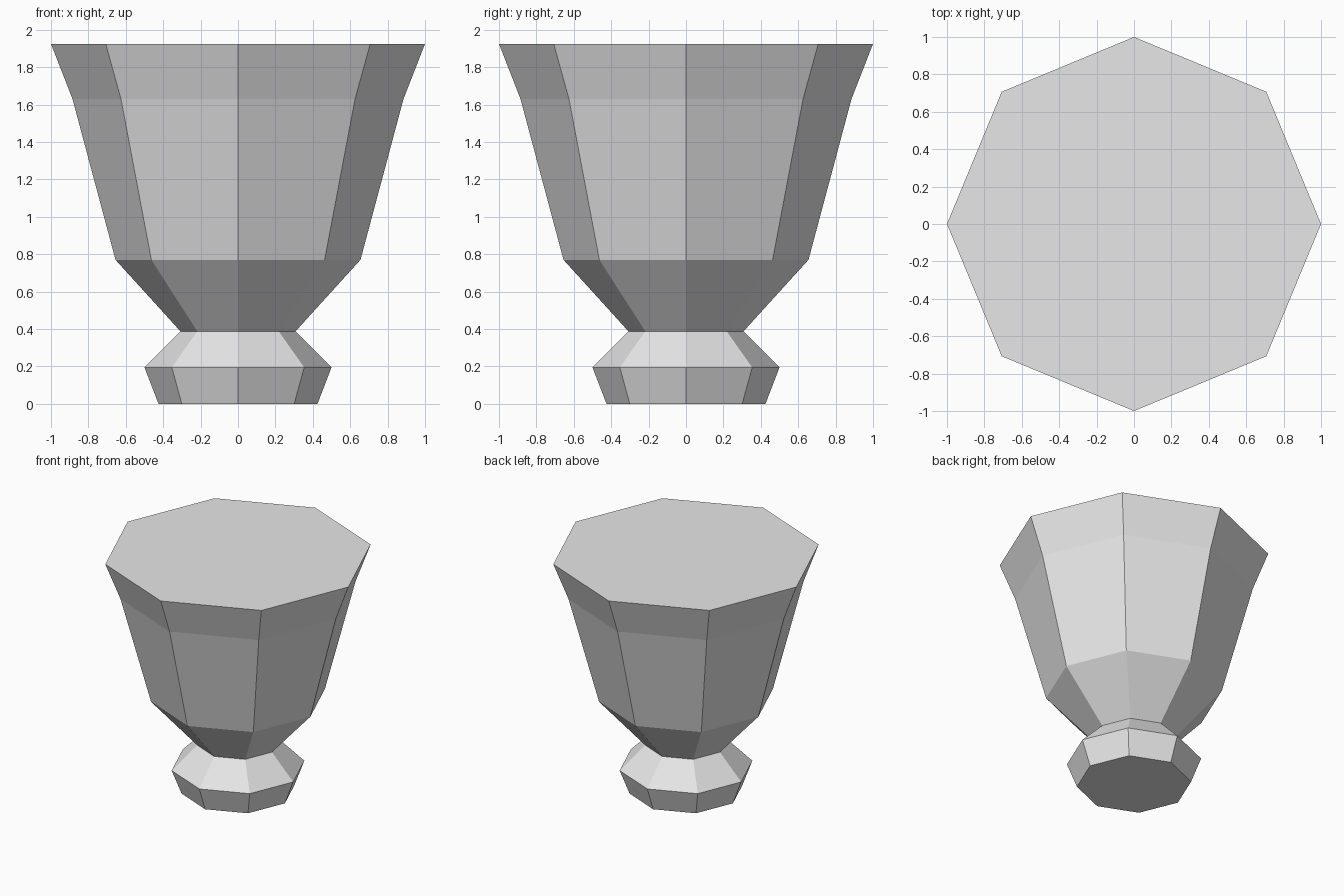
import bpy, bmesh, math

if "Cube" in bpy.data.objects:
    bpy.data.objects.remove(bpy.data.objects["Cube"])

SIDES = 8

stone = bpy.data.materials.new("light grey")
stone.diffuse_color = (0.8, 0.8, 0.8, 1)
stone.use_nodes = True
stone.node_tree.nodes["Principled BSDF"].inputs["Base Color"].default_value = stone.diffuse_color

# Outline from the foot up to the rim: (radius, height)
PROFILE = [(0.425, 0), (0.5, 0.195), (0.308, 0.388),
           (0.655, 0.77), (0.885, 1.63), (1.0, 1.925)]


def lathe(name, profile):
    """Closed solid with one octagonal ring per profile point."""
    bm = bmesh.new()
    rings = []
    for r, z in profile:
        rings.append([bm.verts.new((r * math.cos(a), r * math.sin(a), z))
                      for a in (math.tau * i / SIDES for i in range(SIDES))])
    for low, high in zip(rings, rings[1:]):
        for i in range(SIDES):
            j = (i + 1) % SIDES
            bm.faces.new((low[i], low[j], high[j], high[i]))
    bm.faces.new(rings[0][::-1])  # underside
    bm.faces.new(rings[-1])       # flat top
    mesh = bpy.data.meshes.new(name)
    bm.to_mesh(mesh)
    bm.free()
    mesh.materials.append(stone)
    obj = bpy.data.objects.new(name, mesh)
    bpy.context.collection.objects.link(obj)
    return obj


# Goblet: foot, pinched waist, flared cup and rim in one solid
lathe("goblet", PROFILE)
